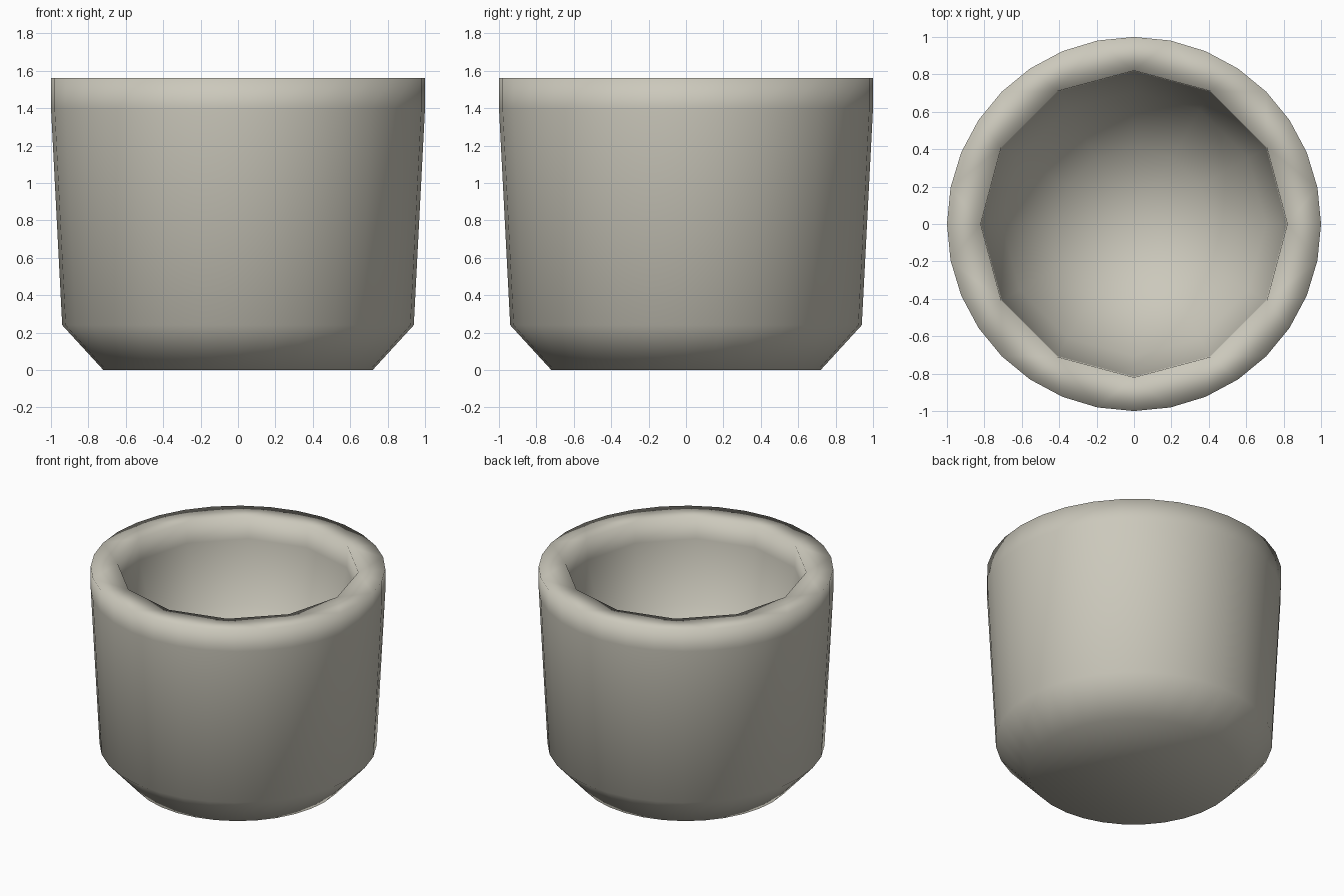
import bpy, bmesh, math

if "Cube" in bpy.data.objects:
    bpy.data.objects.remove(bpy.data.objects["Cube"])

stone = bpy.data.materials.new("warm_grey")
stone.diffuse_color = (0.60, 0.58, 0.50, 1)
stone.use_nodes = True
stone.node_tree.nodes["Principled BSDF"].inputs["Base Color"].default_value = stone.diffuse_color

bm = bmesh.new()


def ring(r, z, n):
    return [bm.verts.new((r * math.cos(2 * math.pi * i / n),
                          r * math.sin(2 * math.pi * i / n), z)) for i in range(n)]


def skin(profile, n):
    """Stack of rings joined by quads; returns first and last ring."""
    rings = [ring(r, z, n) for r, z in profile]
    for a, b in zip(rings, rings[1:]):
        for i in range(n):
            j = (i + 1) % n
            bm.faces.new((a[i], a[j], b[j], b[i]))
    return rings[0], rings[-1]


# Outer wall with chamfered foot and flat base
base, outer_rim = skin([(0.72, 0), (0.94, 0.24), (1.0, 1.4), (1.0, 1.56)], 32)
bm.faces.new(base)

# Twelve-sided rounded hollow
depth, top = 0.88, 1.40
bowl = [(0.82, 1.56)] + [(0.815 * math.cos(math.radians(a)),
                          top - depth * math.sin(math.radians(a))) for a in (0, 30, 60)]
inner_rim, low = skin(bowl, 12)
tip = bm.verts.new((0, 0, top - depth))
for i in range(12):
    bm.faces.new((low[i], low[(i + 1) % 12], tip))

# Flat rim: zip the 32-sided loop to the 12-sided loop
i = j = 0
while i < 32 or j < 12:
    if j >= 12 or (i < 32 and (i + 0.5) / 32 <= (j + 0.5) / 12):
        bm.faces.new((outer_rim[i % 32], outer_rim[(i + 1) % 32], inner_rim[j % 12]))
        i += 1
    else:
        bm.faces.new((outer_rim[i % 32], inner_rim[(j + 1) % 12], inner_rim[j % 12]))
        j += 1

bmesh.ops.recalc_face_normals(bm, faces=bm.faces)
for f in bm.faces:
    f.smooth = True

mesh = bpy.data.meshes.new("cup")
bm.to_mesh(mesh)
bm.free()
mesh.materials.append(stone)
cup = bpy.data.objects.new("cup", mesh)
bpy.context.collection.objects.link(cup)
